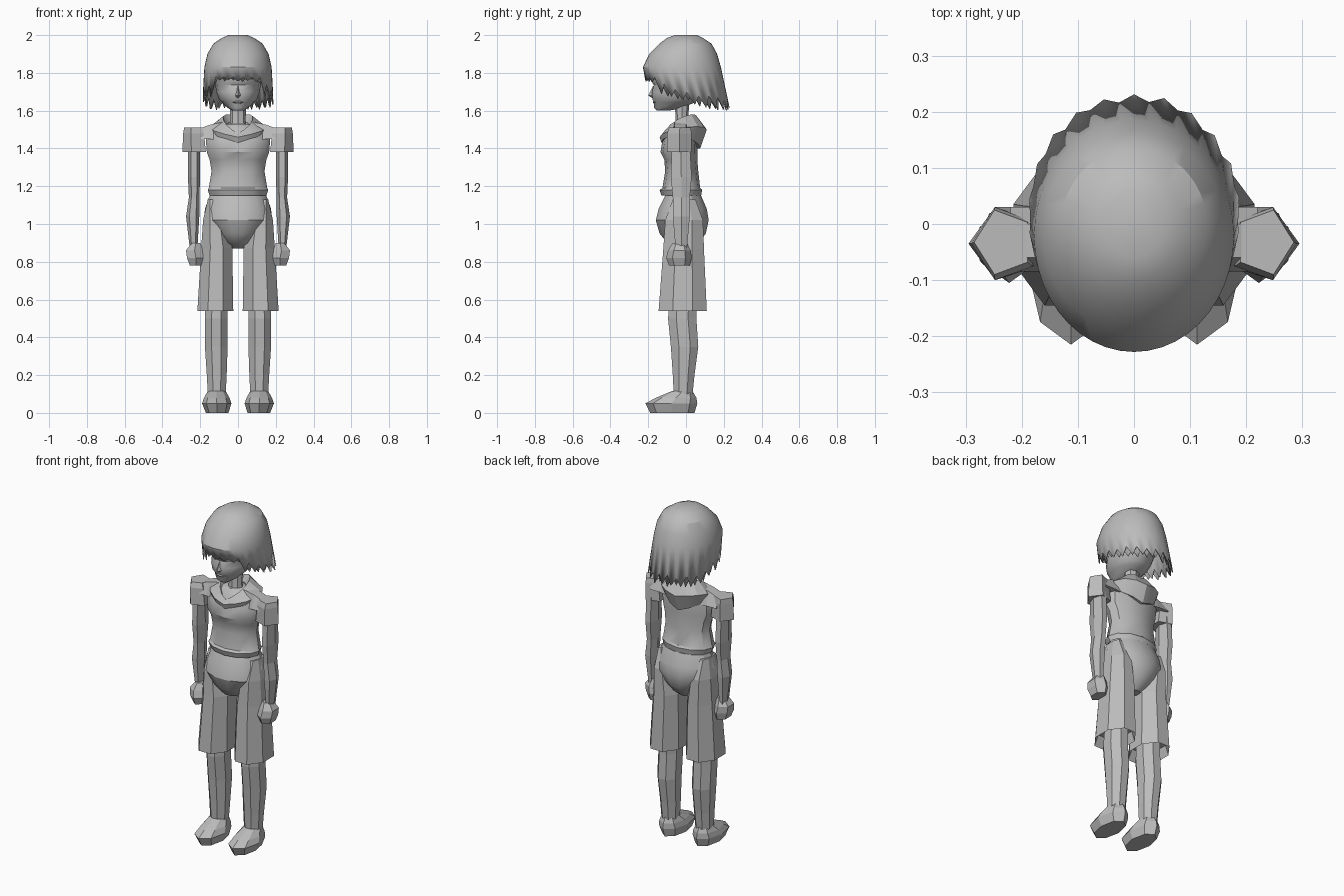
import bpy, bmesh, random
from math import sin, cos, pi, tau

cube = bpy.data.objects.get("Cube")
if cube:
    bpy.data.objects.remove(cube, do_unlink=True)
random.seed(4)

grey = bpy.data.materials.new("plain grey")
grey.use_nodes = True
grey.diffuse_color = (.5, .5, .5, 1)
grey.node_tree.nodes["Principled BSDF"].inputs["Base Color"].default_value = (.5, .5, .5, 1)


def loft(name, rings, smooth=None, caps=True, closed=False, side=1):
    """Skin a list of equal-length point rings; side=-1 mirrors it in x."""
    bm = bmesh.new()
    rows = [[bm.verts.new((side * x, y, z)) for x, y, z in ring] for ring in rings]
    n = len(rows[0])
    pairs = list(zip(rows, rows[1:]))
    if closed:
        pairs.append((rows[-1], rows[0]))
    for low, high in pairs:
        for i in range(n):
            j = (i + 1) % n
            bm.faces.new((low[i], low[j], high[j], high[i]))
    if caps and not closed:
        bm.faces.new(rows[0])
        bm.faces.new(rows[-1])
    bmesh.ops.recalc_face_normals(bm, faces=bm.faces)
    mesh = bpy.data.meshes.new(name)
    bm.to_mesh(mesh)
    bm.free()
    mesh.materials.append(grey)
    obj = bpy.data.objects.new(name, mesh)
    bpy.context.collection.objects.link(obj)
    if smooth:
        bpy.ops.object.select_all(action="DESELECT")
        obj.select_set(True)
        bpy.context.view_layer.objects.active = obj
        bpy.ops.object.shade_smooth_by_angle(angle=smooth)
    return obj


def polygon(z, x0, x1, y0, y1, n, phase=0):
    """Regular polygon stretched to fill a rectangle at height z."""
    pts = [(cos(phase + tau * i / n), sin(phase + tau * i / n)) for i in range(n)]
    xs, ys = zip(*pts)
    fit = lambda v, vals, a, b: a + (b - a) * (v - min(vals)) / (max(vals) - min(vals))
    return [(fit(x, xs, x0, x1), fit(y, ys, y0, y1), z) for x, y in pts]


def body(name, profile, n, smooth=None):
    """Central part from (z, half width, front y, back y) rows."""
    return loft(name, [polygon(z, -w, w, f, b, n) for z, w, f, b in profile], smooth)


def limbs(name, profile, n, phase=0):
    """Matching left and right parts from (z, inner x, outer x, front y, back y) rows."""
    rings = [polygon(*row, n, phase) for row in profile]
    loft("left_" + name, rings, side=1)
    loft("right_" + name, rings, side=-1)


# Torso, with the shirt hem flaring at the bottom
body("shirt", [
    (1.15, .15, -.13, .08), (1.18, .16, -.14, .085), (1.19, .155, -.125, .075),
    (1.28, .14, -.11, .065), (1.34, .15, -.115, .06), (1.38, .165, -.135, .06),
    (1.44, .17, -.125, .06), (1.5, .16, -.1, .05), (1.53, .08, -.07, .03)], 12, .6)

# Hips taper to the crotch
body("shorts_seat", [
    (.87, .035, -.03, .03), (.9, .075, -.1, .07), (.95, .12, -.14, .105),
    (1.02, .18, -.16, .12), (1.08, .175, -.145, .11), (1.15, .15, -.11, .08)], 14, .5)

# Shorts legs, open at the bottom
limbs("shorts_leg", [
    (1.13, .12, .16, -.07, .05), (1.02, .06, .185, -.11, .09), (.87, .03, .195, -.12, .095),
    (.54, .025, .215, -.145, .11), (.6, .04, .2, -.12, .09)], 8, pi / 8)

limbs("lower_leg", [
    (.62, .055, .17, -.085, .055), (.5, .055, .175, -.095, .055),
    (.35, .055, .175, -.08, .065), (.2, .06, .165, -.07, .045),
    (.1, .065, .16, -.065, .035)], 8, pi / 8)

limbs("shoe", [
    (0, .05, .17, -.19, .045), (.05, .035, .19, -.215, .06),
    (.08, .045, .18, -.16, .055), (.115, .065, .16, -.075, .035)], 8)

# Arms
limbs("sleeve", [
    (1.38, .17, .295, -.1, .03), (1.48, .18, .29, -.1, .03), (1.51, .19, .285, -.09, .025)], 5)
limbs("upper_arm", [
    (1.42, .2, .265, -.075, .02), (1.25, .2, .265, -.08, .03), (1.14, .205, .26, -.07, .02)], 6)
limbs("forearm", [
    (1.14, .205, .26, -.07, .02), (1.04, .205, .275, -.07, .02),
    (.87, .215, .255, -.055, .005)], 6)
limbs("hand", [
    (.9, .2, .245, -.07, .005), (.86, .185, .275, -.095, .025),
    (.82, .175, .27, -.105, .03), (.78, .19, .255, -.09, .02)], 6, pi / 6)

# Shoulder bridges run sideways from the collar into the sleeves
bridge = [[(x, y, z) for y, z in ((-.085, low), (-.06, top), (0, top), (.03, low))]
          for x, low, top in ((.08, 1.44, 1.54), (.15, 1.45, 1.525), (.22, 1.45, 1.5))]
for side, label in ((1, "left"), (-1, "right")):
    loft(label + "_shoulder", bridge, side=side)

body("neck", [(1.47, .055, -.07, .02), (1.55, .04, -.055, .01), (1.66, .045, -.06, .02)], 8, .6)


# Hood lying around the neck: V at the front, hanging at the back
def hood_section(a):
    back = (1 - cos(a)) / 2
    flank = sin(a)

    def point(w, front, rear, z_front, z_rear, lift):
        return (w * flank, front + (rear - front) * back,
                z_front + (z_rear - z_front) * back + lift * abs(flank))
    return [point(.06, -.09, .03, 1.45, 1.53, .03), point(.08, -.115, .06, 1.48, 1.565, .04),
            point(.155, -.14, .11, 1.46, 1.5, .03), point(.14, -.13, .075, 1.43, 1.4, .05),
            point(.08, -.08, .03, 1.43, 1.4, .04)]


loft("hood", [hood_section(tau * i / 14) for i in range(14)], .4, closed=True)

# Head with brow, eye hollow, lips and chin
body("head", [
    (1.6, .03, -.155, -.09), (1.615, .055, -.17, -.02), (1.645, .085, -.168, .05),
    (1.66, .1, -.178, .07), (1.7, .115, -.18, .1), (1.735, .12, -.17, .12),
    (1.76, .13, -.185, .13), (1.85, .14, -.18, .14), (1.93, .1, -.12, .1)], 14, .7)
loft("nose", [polygon(z, -w, w, y, -.15, 4) for z, w, y in
              ((1.665, .015, -.175), (1.68, .018, -.2), (1.73, .007, -.175))])
loft("mouth", [polygon(z, -w, w, y, -.14, 6) for z, w, y in
               ((1.635, .02, -.168), (1.645, .035, -.176), (1.655, .02, -.172))])

# Hair: domed shells ending in pointed locks
CROWN = [(2, .05, -.06, .06), (1.985, .085, -.1, .09), (1.955, .13, -.14, .135),
         (1.9, .162, -.195, .165), (1.83, .178, -.228, .185)]
HEM = (1.62, .19, -.19, .23)


def around(z, w, front, rear, a, size):
    mid = (front + rear) / 2
    return w * sin(a) * size, mid - (rear - front) / 2 * cos(a) * size, z


def lock_height(a):
    """Lowest point of the locks: short fringe, longer sides and back."""
    u = abs((a + pi) % tau - pi) / pi
    if u < .26:
        return 1.75
    if u < .36:
        return 1.67
    return 1.66 - .06 * min(1, (u - .36) / .35)


def hair(name, size, shift, count=44):
    angles = [tau * (i + shift) / count for i in range(count)]
    rings = [[around(z - (1 - size) * .2, w, f, b, a, size) for a in angles]
             for z, w, f, b in CROWN]
    tips = []
    for i, a in enumerate(angles):
        z = lock_height(a)
        depth = .03 if z > 1.7 else .07
        z += depth * random.uniform(.8, 1.1) if i % 2 else random.uniform(0, .02)
        t = (CROWN[-1][0] - z) / (CROWN[-1][0] - HEM[0])
        w, f, b = (p + (q - p) * t for p, q in zip(CROWN[-1][1:], HEM[1:]))
        tips.append(around(z, w, f, b, a, size))
    obj = loft(name, rings + [tips], .5, caps=False)
    crown = bmesh.new()
    crown.from_mesh(obj.data)
    rim = [e for e in crown.edges if e.is_boundary and min(v.co.z for v in e.verts) > 1.9]
    bmesh.ops.contextual_create(crown, geom=rim)
    bmesh.ops.recalc_face_normals(crown, faces=crown.faces)
    crown.to_mesh(obj.data)
    crown.free()
    shell = obj.modifiers.new("thickness", "SOLIDIFY")
    shell.thickness = .006


hair("outer_hair", 1, 0)
hair("inner_hair", .93, 1)
